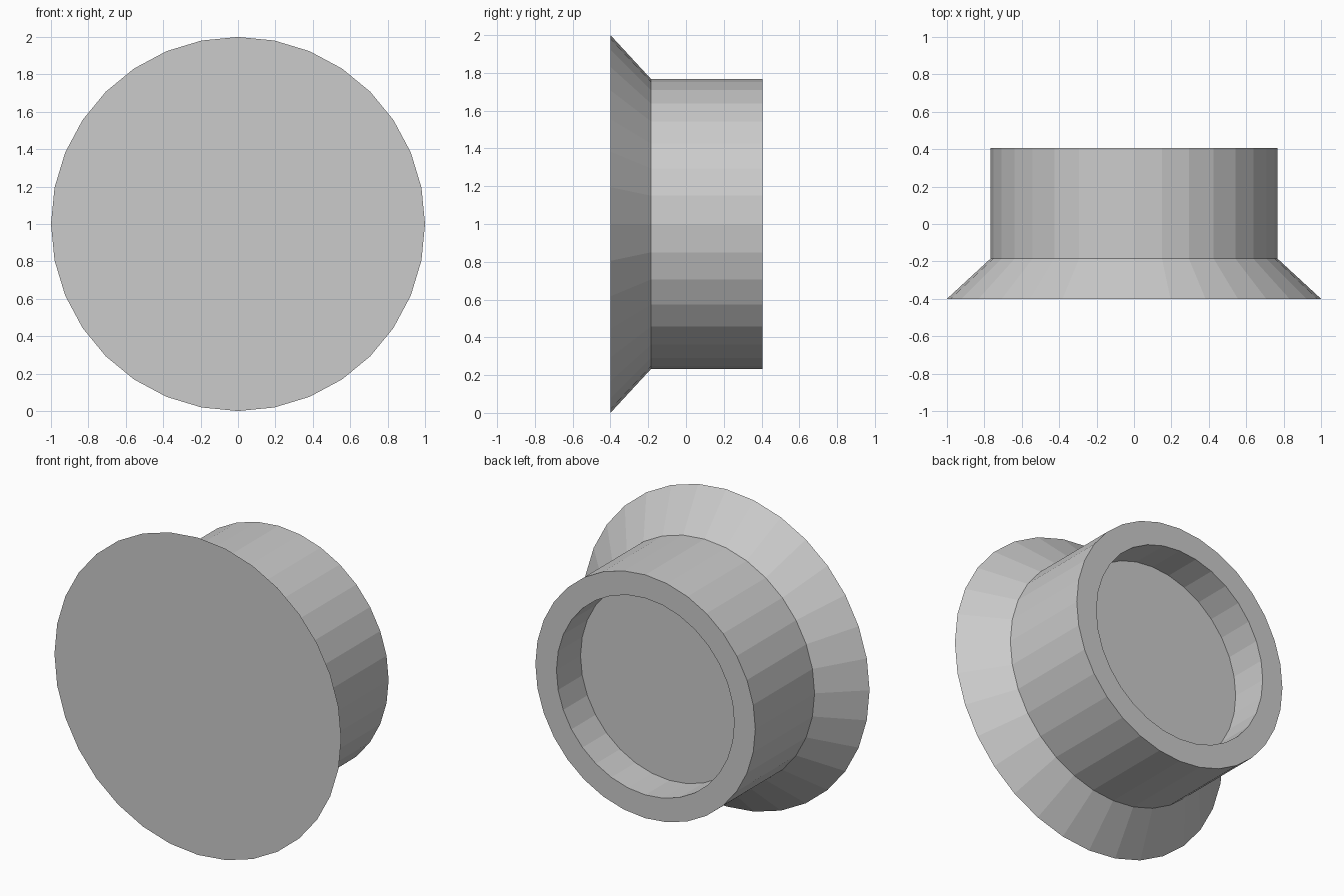
import bpy, bmesh, math

if "Cube" in bpy.data.objects:
    bpy.data.objects.remove(bpy.data.objects["Cube"])

SIDES = 32
CENTRE_Z = 1.0

# Lathe profile as (radius, y): flared front disc, body, rim, recessed back
profile = [(1.0, -0.40), (0.767, -0.185), (0.767, 0.405), (0.62, 0.405), (0.62, 0.165)]

bm = bmesh.new()
rings = []
for r, y in profile:
    ring = []
    for i in range(SIDES):
        a = 2 * math.pi * i / SIDES
        ring.append(bm.verts.new((r * math.cos(a), y, CENTRE_Z + r * math.sin(a))))
    rings.append(ring)

# Side walls
for a, b in zip(rings, rings[1:]):
    for i in range(SIDES):
        j = (i + 1) % SIDES
        bm.faces.new((a[i], a[j], b[j], b[i]))

# Front face and recess floor
bm.faces.new(rings[0])
bm.faces.new(rings[-1])
bmesh.ops.recalc_face_normals(bm, faces=bm.faces[:])

mesh = bpy.data.meshes.new("flared_knob")
bm.to_mesh(mesh)
bm.free()
bpy.context.collection.objects.link(bpy.data.objects.new("flared_knob", mesh))
